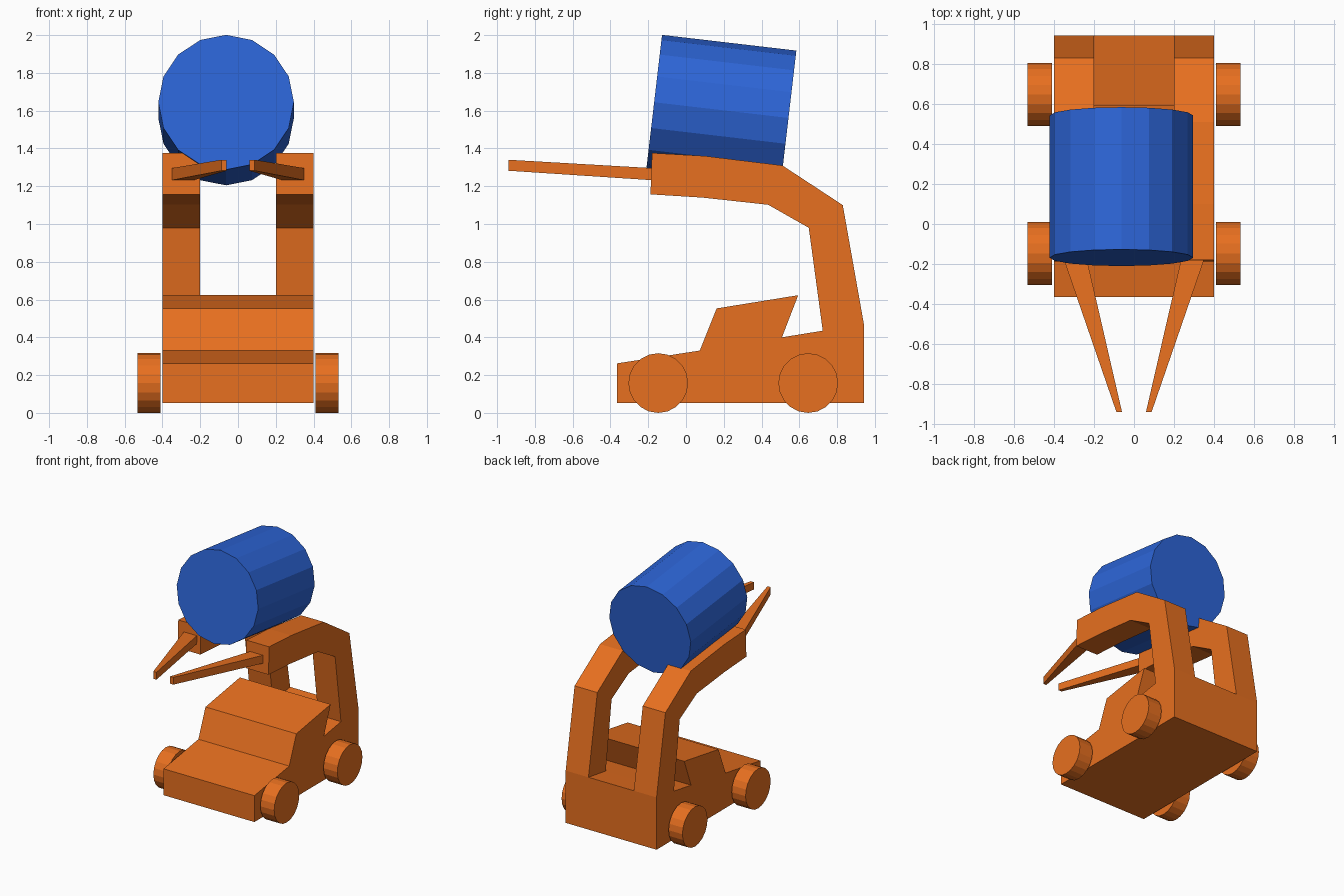
import bpy, bmesh, math
from mathutils import Matrix, Vector

if "Cube" in bpy.data.objects:
    bpy.data.objects.remove(bpy.data.objects["Cube"])


def material(name, colour):
    mat = bpy.data.materials.new(name)
    mat.diffuse_color = colour
    mat.use_nodes = True
    mat.node_tree.nodes["Principled BSDF"].inputs["Base Color"].default_value = mat.diffuse_color
    return mat


ORANGE = material("orange_paint", (0.80, 0.16, 0.014, 1))
BLUE = material("blue_paint", (0.026, 0.13, 0.68, 1))


def finish(name, bm, mat):
    bmesh.ops.recalc_face_normals(bm, faces=bm.faces)
    mesh = bpy.data.meshes.new(name)
    bm.to_mesh(mesh)
    bm.free()
    mesh.materials.append(mat)
    obj = bpy.data.objects.new(name, mesh)
    bpy.context.collection.objects.link(obj)
    return obj


def loft(name, ring_a, ring_b, mat):
    """Solid between two matching outlines."""
    bm = bmesh.new()
    a = [bm.verts.new(p) for p in ring_a]
    b = [bm.verts.new(p) for p in ring_b]
    bm.faces.new(a)
    bm.faces.new(b)
    for i in range(len(a)):
        j = (i + 1) % len(a)
        bm.faces.new((a[i], a[j], b[j], b[i]))
    return finish(name, bm, mat)


def side_prism(name, profile, x0, x1, mat):
    """Extrude a (y, z) side profile across x."""
    return loft(name, [(x0, y, z) for y, z in profile],
                [(x1, y, z) for y, z in profile], mat)


def cylinder(name, centre, axis, radius, length, sides, mat):
    """Capped cylinder with one vertex line pointing up."""
    axis = Vector(axis).normalized()
    up = Vector((0, 0, 1))
    up = (up - axis * up.dot(axis)).normalized()
    side = up.cross(axis)
    rings = []
    for s in (-0.5, 0.5):
        c = Vector(centre) + axis * (s * length)
        rings.append([c + radius * (up * math.cos(t) + side * math.sin(t))
                      for t in (2 * math.pi * i / sides for i in range(sides))])
    return loft(name, rings[0], rings[1], mat)


# Truck body with bonnet, cab and rear deck
side_prism("truck_body", [
    (-0.365, 0.052), (0.942, 0.052), (0.942, 0.468), (0.724, 0.435),
    (0.508, 0.40), (0.594, 0.623), (0.162, 0.553), (0.073, 0.33),
    (-0.365, 0.262)], -0.4, 0.4, ORANGE)

# Lifting arm outline, rising from the rear deck and bending forward
ARM = [(0.942, 0.468), (0.83, 1.10), (0.51, 1.31), (0.10, 1.36),
       (-0.18, 1.376), (-0.188, 1.157), (0.085, 1.14), (0.435, 1.102),
       (0.65, 0.98), (0.724, 0.435)]

for sx, label in ((-1, "left"), (1, "right")):
    side_prism("lifting_arm_" + label, ARM, sx * 0.2, sx * 0.4, ORANGE)

    # Tapered fork prong
    base = [(0.35, -0.18, 1.232), (0.235, -0.18, 1.232),
            (0.235, -0.18, 1.296), (0.35, -0.18, 1.296)]
    tip = [(0.088, -0.94, 1.282), (0.06, -0.94, 1.282),
           (0.06, -0.94, 1.34), (0.088, -0.94, 1.34)]
    loft("fork_prong_" + label, [(sx * x, y, z) for x, y, z in base],
         [(sx * x, y, z) for x, y, z in tip], ORANGE)

    # Wheels
    for y, end in ((-0.147, "front"), (0.647, "rear")):
        cylinder("wheel_%s_%s" % (end, label), (sx * 0.471, y, 0.158),
                 (1, 0, 0), 0.158, 0.122, 20, ORANGE)

# Tilted barrel carried on the arms
cylinder("barrel", (-0.063, 0.187, 1.603), (0, 0.71, -0.083),
         0.359, 0.716, 16, BLUE)
